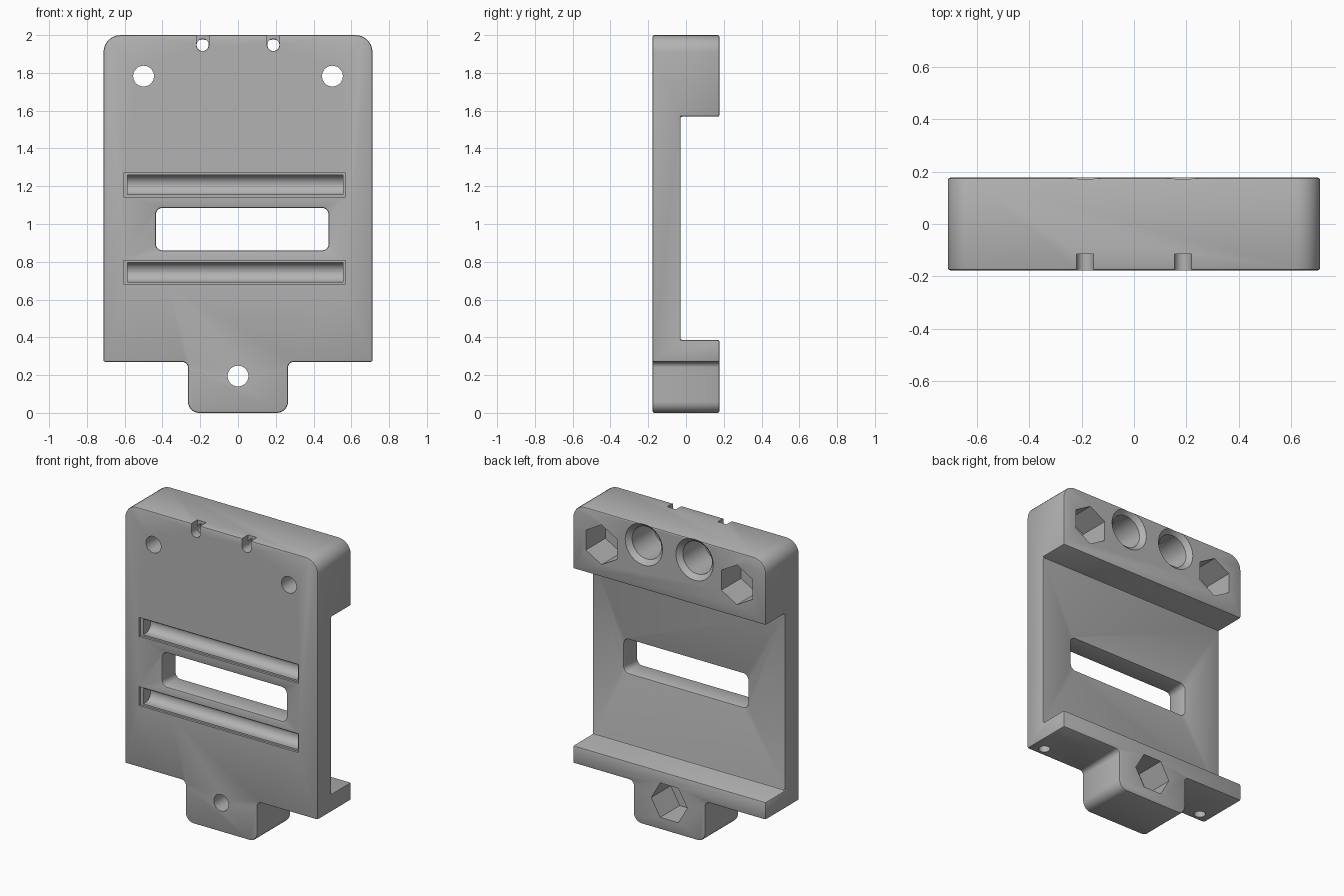
import bpy, bmesh
from math import sin, cos, pi, radians
from mathutils import Vector

if "Cube" in bpy.data.objects:
    bpy.data.objects.remove(bpy.data.objects["Cube"])

grey = bpy.data.materials.new("plain grey")
grey.use_nodes = True
colour = (0.45, 0.45, 0.45, 1)
grey.diffuse_color = colour
grey.node_tree.nodes["Principled BSDF"].inputs["Base Color"].default_value = colour

FRONT, BACK = -0.177, 0.177


def rounded(corners, steps=7):
    """Outline in two axes; each corner is (u, v, radius)."""
    out = []
    for i, (u, v, r) in enumerate(corners):
        p = Vector((u, v))
        a = (Vector(corners[i - 1][:2]) - p).normalized()
        b = (Vector(corners[(i + 1) % len(corners)][:2]) - p).normalized()
        if r == 0:
            out.append(p)
            continue
        c = p + (a + b) * r
        for k in range(steps + 1):
            t = k / steps * pi / 2
            out.append(c - b * r * cos(t) - a * r * sin(t))
    return out


def circle(u, v, r, n=40, turn=0.0):
    return [Vector((u + r * cos(turn + 2 * pi * k / n),
                    v + r * sin(turn + 2 * pi * k / n))) for k in range(n)]


def rect(u0, u1, v0, v1, r=0.0):
    return rounded([(u0, v0, r), (u1, v0, r), (u1, v1, r), (u0, v1, r)])


def loft(name, axis, sections):
    """Solid through (outline, position) sections along an axis."""
    place = {"x": lambda p, d: (d, p.x, p.y),
             "y": lambda p, d: (p.x, d, p.y),
             "z": lambda p, d: (p.x, p.y, d)}[axis]
    bm = bmesh.new()
    rings = [[bm.verts.new(place(p, d)) for p in pts] for pts, d in sections]
    bm.faces.new(rings[0])
    bm.faces.new(rings[-1])
    n = len(rings[0])
    for lo, hi in zip(rings, rings[1:]):
        for i in range(n):
            j = (i + 1) % n
            bm.faces.new((lo[i], lo[j], hi[j], hi[i]))
    bmesh.ops.recalc_face_normals(bm, faces=bm.faces[:])
    mesh = bpy.data.meshes.new(name)
    bm.to_mesh(mesh)
    bm.free()
    mesh.materials.append(grey)
    ob = bpy.data.objects.new(name, mesh)
    bpy.context.collection.objects.link(ob)
    return ob


def prism(name, axis, pts, d0, d1):
    return loft(name, axis, [(pts, d0), (pts, d1)])


def apply(ob, mod):
    bpy.context.view_layer.objects.active = ob
    bpy.ops.object.modifier_apply(modifier=mod.name)


def cut(ob, cutter):
    cutter.hide_render = True
    mod = ob.modifiers.new("cut", "BOOLEAN")
    mod.operation = "DIFFERENCE"
    mod.solver = "EXACT"
    mod.object = cutter
    apply(ob, mod)
    bpy.data.objects.remove(cutter)


# Plate outline with the lower tab
half = [(0.265, 0, 0.06), (0.265, 0.27, 0.03), (0.712, 0.27, 0), (0.712, 2, 0.09)]
outline = half + [(-x, z, r) for x, z, r in reversed(half)]
body = prism("mounting_bracket", "y", rounded(outline), FRONT, BACK)

# Back recess and long window
cut(body, prism("recess_cutter", "x", rect(-0.03, 0.5, 0.387, 1.568), -1, 1))
cut(body, prism("window_cutter", "y", rect(-0.435, 0.48, 0.86, 1.085, 0.035), -0.5, 0.5))

# Softened edges
bevel = body.modifiers.new("soft_edges", "BEVEL")
bevel.width = 0.009
bevel.segments = 2
bevel.limit_method = "ANGLE"
bevel.angle_limit = radians(40)
apply(body, bevel)

# Screw holes with hexagonal nut pockets
for x, z, turn in ((-0.5, 1.783, pi / 2), (0.5, 1.783, pi / 2), (0, 0.195, 0)):
    cut(body, prism("screw_cutter", "y", circle(x, z, 0.055), -0.5, 0.5))
    cut(body, prism("nut_cutter", "y", circle(x, z, 0.133, 6, turn), -0.03, 0.5))

for side in (-1, 1):
    x = side * 0.187
    # Round pocket with a chamfered mouth
    cut(body, loft("pocket_cutter", "y", [
        (circle(x, 1.868, 0.108), -0.08), (circle(x, 1.868, 0.108), BACK - 0.03),
        (circle(x, 1.868, 0.138), BACK), (circle(x, 1.868, 0.138), 0.3)]))
    # Pin hole and its notch through the top edge
    cut(body, prism("pin_cutter", "y", circle(x, 1.948, 0.032, 24), -0.5, 0))
    notch = rounded([(x - 0.033, 1.915, 0.0325), (x + 0.033, 1.915, 0.0325),
                     (x + 0.033, 2.2, 0), (x - 0.033, 2.2, 0)])
    cut(body, prism("notch_cutter", "y", notch, -0.5, -0.115))
    # Blind hole under each shoulder
    cut(body, prism("shoulder_hole_cutter", "z", circle(side * 0.625, -0.115, 0.036, 24), 0.2, 0.5))

# Two rounded troughs across the front
for z in (1.207, 0.745):
    cut(body, prism("trough_mouth_cutter", "y", rect(-0.605, 0.57, z - 0.063, z + 0.063),
                    -0.5, FRONT + 0.015))
    channel = rounded([(-0.5, z - 0.052, 0), (-0.085, z - 0.052, 0.0515),
                       (-0.085, z + 0.052, 0.0515), (-0.5, z + 0.052, 0)], 8)
    cut(body, prism("trough_cutter", "x", channel, -0.585, 0.555))

# Smooth curves, sharp edges
bpy.ops.object.select_all(action="DESELECT")
body.select_set(True)
bpy.context.view_layer.objects.active = body
bpy.ops.object.shade_smooth_by_angle(angle=radians(30))
